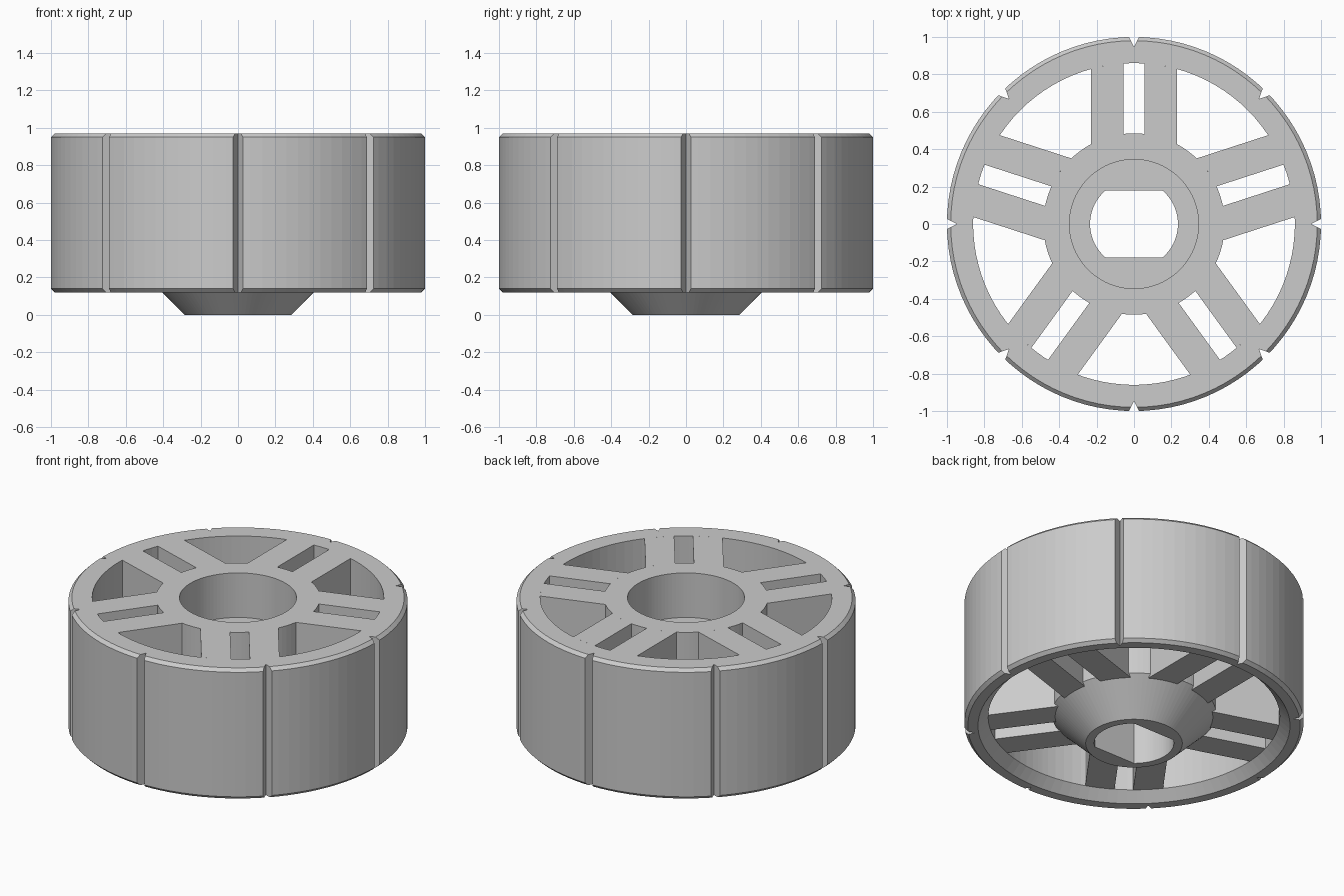
import bpy, bmesh
from math import sin, cos, pi, sqrt, asin, radians

if "Cube" in bpy.data.objects:
    bpy.data.objects.remove(bpy.data.objects["Cube"])

SEG = 96
TOP, RIM_IN, HUB_R, BORE_R = 0.97, 0.86, 0.485, 0.345


def finish(bm, name):
    bmesh.ops.recalc_face_normals(bm, faces=bm.faces)
    me = bpy.data.meshes.new(name)
    bm.to_mesh(me)
    bm.free()
    ob = bpy.data.objects.new(name, me)
    bpy.context.collection.objects.link(ob)
    return ob


def loft(name, sections, cyclic):
    """Join equal-length closed sections of 3D points."""
    bm = bmesh.new()
    rings = [[bm.verts.new(p) for p in s] for s in sections]
    n, m = len(rings), len(rings[0])
    for i in range(n if cyclic else n - 1):
        a, b = rings[i], rings[(i + 1) % n]
        for j in range(m):
            k = (j + 1) % m
            bm.faces.new((a[j], a[k], b[k], b[j]))
    if not cyclic:
        bm.faces.new(rings[0])
        bm.faces.new(rings[-1])
    return finish(bm, name)


def polar(r, a, z):
    return (r * cos(a), r * sin(a), z)


# Rim: chamfered ring with eight V grooves down the tread
GROOVE_HALF, GROOVE_R = 0.026, 0.945
inner = [(RIM_IN, TOP), (RIM_IN, 0.18), (0.92, 0.12)]
outer = [(0.98, 0.12), (1.0, 0.14), (1.0, 0.95), (0.98, TOP)]


def rim_section(a, side=None):
    pts = []
    base = a + (side or 0) * GROOVE_HALF * 0.8
    for r, z in inner:
        pts.append(polar(r, base, z))
    for r, z in outer:
        if side == 0:
            pts.append(polar(GROOVE_R, a, z))
        elif side:
            half = GROOVE_HALF * (r - GROOVE_R) / (1 - GROOVE_R)
            pts.append(polar(r, a + side * half / r, z))
        else:
            pts.append(polar(r, a, z))
    return pts


sections = []
per = SEG // 8
for i in range(SEG):
    a = 2 * pi * i / SEG
    if i % per == 0:
        sections += [rim_section(a, s) for s in (-1, 0, 1)]
    else:
        sections.append(rim_section(a))
loft("rim", sections, True)

# Hub: conical nose, counterbore and double-flat shaft hole
SHAFT_R, FLAT = 0.235, 0.18
corner = asin(FLAT / SHAFT_R)
angles = [2 * pi * i / SEG for i in range(SEG)]
angles += [corner, pi - corner, pi + corner, 2 * pi - corner]
sections = []
for a in sorted(angles):
    d = min(SHAFT_R, FLAT / max(abs(sin(a)), 1e-6))
    prof = [(0.285, 0), (HUB_R, 0.2), (HUB_R, TOP), (BORE_R, TOP),
            (BORE_R, 0.68), (d, 0.68), (d, 0)]
    sections.append([polar(r, a, z) for r, z in prof])
loft("hub", sections, True)

# Spokes: five pairs of bars whose ends follow the hub and rim circles
N = 5
for k in range(5):
    t = radians(90 + 72 * k)
    for side in (-1, 1):
        sections = []
        for i in range(N):
            off = 0.055 + (0.23 - 0.055) * i / (N - 1)
            def at(r, z):
                u, v = sqrt(r * r - off * off), off * side
                return (u * cos(t) - v * sin(t), u * sin(t) + v * cos(t), z)
            sections.append([at(0.465, 0.18), at(RIM_IN, 0.18),
                             at(RIM_IN, TOP), at(HUB_R, TOP), at(HUB_R, 0.2)])
        loft(f"spoke_{k + 1}_{'left' if side > 0 else 'right'}", sections, False)
